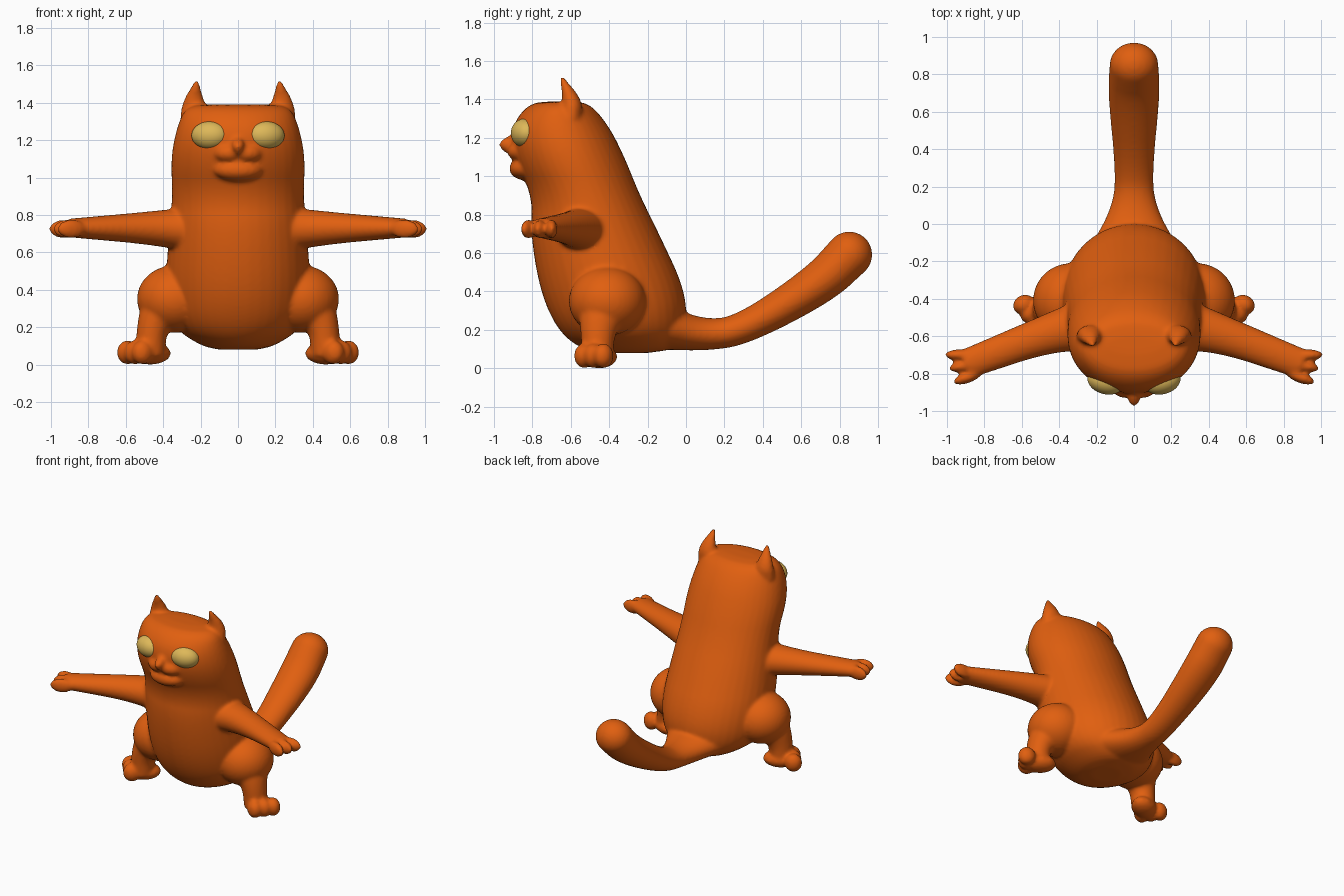
import bpy, bmesh, math
from mathutils import Vector, Matrix

cube = bpy.data.objects.get("Cube")
if cube:
    bpy.data.objects.remove(cube, do_unlink=True)

SIDES = 40
ACROSS, UP = Vector((1, 0, 0)), Vector((0, 0, 1))


def material(name, *rgb):
    mat = bpy.data.materials.new(name)
    mat.use_nodes = True
    mat.diffuse_color = (*rgb, 1)
    shader = mat.node_tree.nodes["Principled BSDF"]
    shader.inputs["Base Color"].default_value = mat.diffuse_color
    return mat


def rounded(keys, rounds=3):
    """Corner cutting turns a few key rings into a soft path."""
    path = [Vector(key) for key in keys]
    for _ in range(rounds):
        cut = [path[0]]
        for start, end in zip(path, path[1:]):
            cut += [start * 0.75 + end * 0.25, start * 0.25 + end * 0.75]
        path = cut + [path[-1]]
    return path


def tube(bm, keys, reference, level=False):
    """Loft of elliptical rings: x, y, z, half size along reference, half size across it."""
    path = rounded(keys)
    centres = [ring.xyz for ring in path]
    rings = []
    for index, ring in enumerate(path):
        before = centres[max(index - 1, 0)]
        after = centres[min(index + 1, len(path) - 1)]
        tangent = UP if level else (after - before).normalized()
        along = (reference - tangent * reference.dot(tangent)).normalized()
        across = tangent.cross(along)
        verts = []
        for step in range(SIDES):
            angle = math.tau * step / SIDES
            offset = along * ring[3] * math.cos(angle) + across * ring[4] * math.sin(angle)
            verts.append(bm.verts.new(centres[index] + offset))
        rings.append(verts)
    for lower, upper in zip(rings, rings[1:]):
        for step in range(SIDES):
            bm.faces.new((lower[step - 1], lower[step], upper[step], upper[step - 1]))
    bm.faces.new(reversed(rings[0]))
    bm.faces.new(rings[-1])


def ball(bm, centre, radii, yaw=0):
    matrix = (Matrix.Translation(centre) @ Matrix.Rotation(math.radians(yaw), 4, "Z")
              @ Matrix.Diagonal((*radii, 1)))
    bmesh.ops.create_uvsphere(bm, u_segments=SIDES, v_segments=SIDES // 2, radius=1, matrix=matrix)


def mirror_across(bm):
    """Copy everything built so far to the right side."""
    everything = bm.verts[:] + bm.edges[:] + bm.faces[:]
    copies = bmesh.ops.duplicate(bm, geom=everything)["geom"]
    for item in copies:
        if isinstance(item, bmesh.types.BMVert):
            item.co.x *= -1


def finish(bm, name, mat):
    bmesh.ops.recalc_face_normals(bm, faces=bm.faces[:])
    for face in bm.faces:
        face.smooth = True
    mesh = bpy.data.meshes.new(name)
    bm.to_mesh(mesh)
    bm.free()
    mesh.materials.append(mat)
    part = bpy.data.objects.new(name, mesh)
    bpy.context.collection.objects.link(part)
    return part


orange = material("orange_fur", 0.75, 0.115, 0.005)
yellow = material("yellow_eye", 0.73, 0.48, 0.1)
fur = bmesh.new()

# Arm
tube(fur, [(0.2, -0.53, 0.72, 0.13, 0.16),
           (0.45, -0.58, 0.73, 0.09, 0.1),
           (0.9, -0.75, 0.73, 0.05, 0.08)], ACROSS.cross(UP).cross(ACROSS))

# Three fingers, fanned from back to front
for finger in range(3):
    ball(fur, (0.93 - 0.02 * finger, -0.7 - 0.06 * finger, 0.725),
         (0.08, 0.03, 0.05), yaw=-10 * finger)

# Thigh, shin and foot
ball(fur, (0.34, -0.41, 0.35), (0.2, 0.2, 0.18))
tube(fur, [(0.4, -0.43, 0.3, 0.13, 0.14),
           (0.46, -0.46, 0.2, 0.08, 0.09),
           (0.47, -0.46, 0.05, 0.08, 0.08)], ACROSS)
ball(fur, (0.47, -0.45, 0.06), (0.12, 0.08, 0.06), yaw=-30)

# Three toes, side by side
for toe in range(3):
    ball(fur, (0.59 - 0.04 * toe, -0.43 - 0.05 * toe, 0.065), (0.06, 0.05, 0.065), yaw=-30)

# Ear
tube(fur, [(0.22, -0.6, 1.3, 0.09, 0.06),
           (0.24, -0.59, 1.4, 0.06, 0.05),
           (0.22, -0.65, 1.52, 0.01, 0.01)], ACROSS, level=True)

# Muzzle cheek
ball(fur, (0.05, -0.87, 1.13), (0.08, 0.06, 0.05), yaw=10)
mirror_across(fur)

# Torso and head: height, front, back, half width
outline = [(0.08, -0.4, -0.2, 0.1), (0.1, -0.55, -0.05, 0.2), (0.2, -0.67, 0, 0.35),
           (0.4, -0.76, 0, 0.39), (0.7, -0.81, -0.14, 0.37), (0.9, -0.8, -0.24, 0.35),
           (1.1, -0.9, -0.32, 0.36), (1.26, -0.91, -0.4, 0.33),
           (1.38, -0.82, -0.5, 0.28), (1.39, -0.7, -0.6, 0.15)]
tube(fur, [(0, (front + back) / 2, height, half, (back - front) / 2)
           for height, front, back, half in outline], ACROSS, level=True)

# Chin and nose
ball(fur, (0, -0.84, 1.04), (0.13, 0.08, 0.06))
tube(fur, [(0, -0.88, 1.22, 0.02, 0.03),
           (0, -0.93, 1.17, 0.04, 0.06),
           (0, -0.91, 1.12, 0.01, 0.03)], ACROSS, level=True)


# Tail: a parabola that swells towards a round tip
def tail_height(y):
    return 0.17 + 0.75 * (y - 0.1) ** 2


tail = [(-0.15, 0.25, 0.12), (0.1, 0.11, 0.08), (0.3, 0.1, 0.08), (0.7, 0.14, 0.11), (0.85, 0.13, 0.12)]
tube(fur, [(0, y, tail_height(y), wide, thick) for y, wide, thick in tail], ACROSS)
ball(fur, (0, 0.85, tail_height(0.85)), (0.13, 0.12, 0.12))

# Fuse all fur parts into one soft skin
body = finish(fur, "cat_body", orange)
fuse = body.modifiers.new("fuse", "REMESH")
fuse.mode = "VOXEL"
fuse.voxel_size = 0.012
fuse.use_smooth_shade = True
soften = body.modifiers.new("soften", "SMOOTH")
soften.iterations = 6

# Eyes
eyes = bmesh.new()
ball(eyes, (0.15, -0.84, 1.225), (0.1, 0.07, 0.075), yaw=14)
mirror_across(eyes)
finish(eyes, "eyes", yellow)
